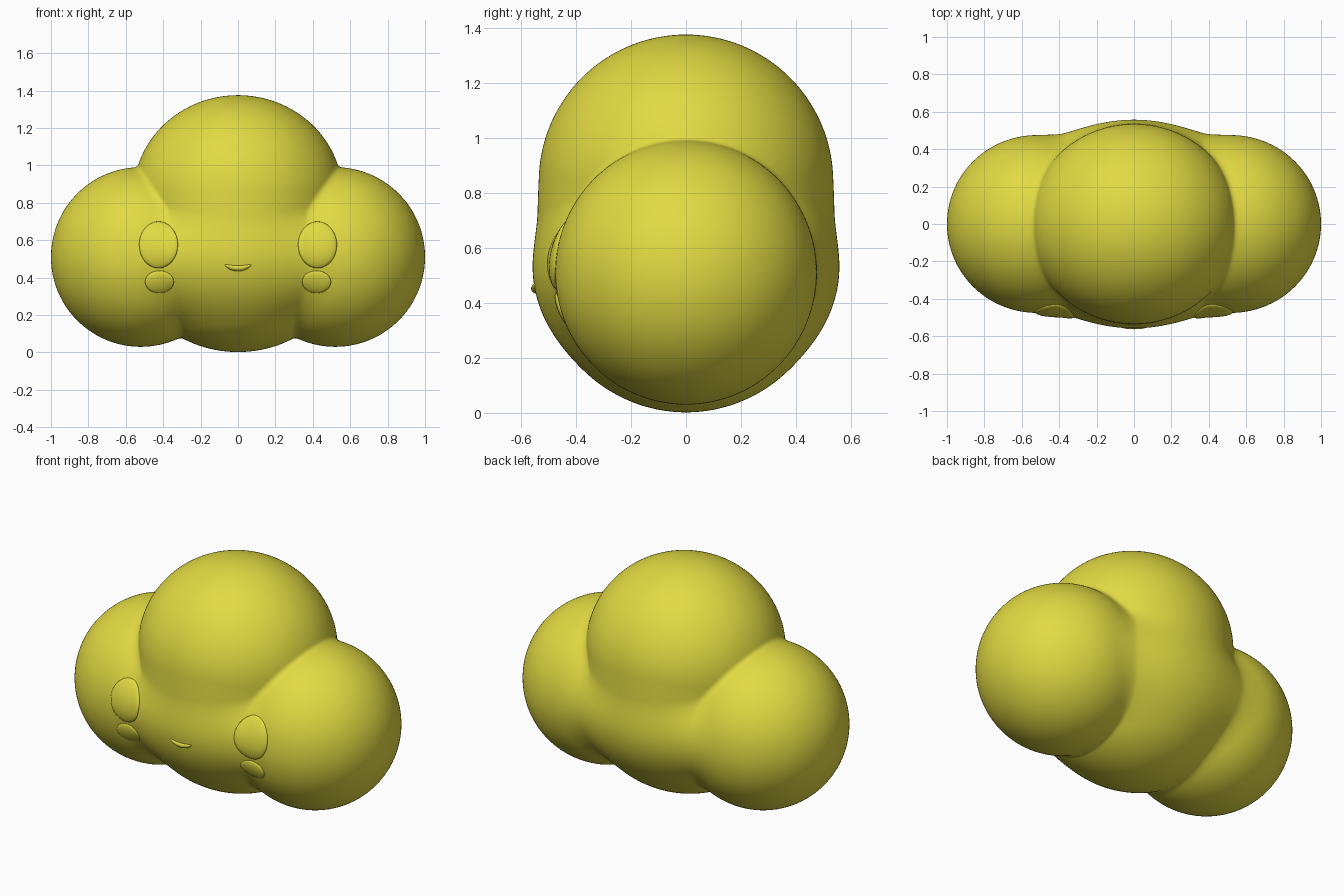
import bpy, bmesh, math
from mathutils import Vector
from mathutils.bvhtree import BVHTree

if "Cube" in bpy.data.objects:
    bpy.data.objects.remove(bpy.data.objects["Cube"])

yellow = bpy.data.materials.new("cloud_yellow")
yellow.diffuse_color = (0.76, 0.70, 0.055, 1)
yellow.use_nodes = True
yellow.node_tree.nodes["Principled BSDF"].inputs["Base Color"].default_value = yellow.diffuse_color

CORE = Vector((0, 0, 0.55))
# Puffs of the cloud as (centre, radii); the side puff is mirrored in x
TOP = ((0, 0, 0.84), (0.56, 0.535, 0.535))
BELLY = ((0, 0, 0.56), (0.60, 0.543, 0.558))
BRIDGE = ((0, 0, 0.51), (0.92, 0.53, 0.41))
SIDE = ((0.52, 0, 0.51), (0.48, 0.475, 0.48))


def exit_distance(d, puff):
    """Distance along d from the core to the far side of an ellipsoid."""
    c, r = puff
    o = [(CORE[i] - c[i]) / r[i] for i in range(3)]
    e = [d[i] / r[i] for i in range(3)]
    a = sum(v * v for v in e)
    b = sum(o[i] * e[i] for i in range(3))
    q = b * b - a * (sum(v * v for v in o) - 1)
    return max(0.0, (-b + math.sqrt(q)) / a) if q > 0 else 0.0


def soft_max(a, b, k):
    h = max(0.0, k - abs(a - b)) / k
    return max(a, b) + h * h * k / 4


def finish(bm, name):
    mesh = bpy.data.meshes.new(name)
    bm.to_mesh(mesh)
    mesh.materials.append(yellow)
    for p in mesh.polygons:
        p.use_smooth = True
    ob = bpy.data.objects.new(name, mesh)
    bpy.context.collection.objects.link(ob)
    return ob


# Cloud body: sphere pushed out to the blended puffs,
# with crisp creases on top and soft ones at front and back
body = bmesh.new()
bmesh.ops.create_icosphere(body, subdivisions=7, radius=1)
for v in body.verts:
    d = v.co.normalized()
    k = 0.025 + 0.06 * d.y * d.y
    m = Vector((abs(d.x), d.y, d.z))
    r = exit_distance(m, TOP)
    for puff in (BELLY, BRIDGE, SIDE):
        r = soft_max(r, exit_distance(m, puff), k)
    v.co = CORE + d * r
tree = BVHTree.FromBMesh(body)
finish(body, "cloud_body")
body.free()


def face_pad(name, x, z, rx, rz, thick, bend=0.0):
    """Thin rounded pad that follows the front of the body."""
    bm = bmesh.new()
    bmesh.ops.create_uvsphere(bm, u_segments=32, v_segments=16, radius=1)
    for v in bm.verts:
        u, w, t = v.co
        px, pz = x + rx * u, z + rz * w + bend * u * u
        hit = tree.ray_cast(Vector((px, -2, pz)), Vector((0, 1, 0)))[0]
        v.co = (px, hit.y - thick * t, pz)
    finish(bm, name)
    bm.free()


# Eyes and cheeks on both sides
for side, s in (("left", -1), ("right", 1)):
    face_pad(side + "_eye", s * 0.425, 0.575, 0.104, 0.125, 0.022)
    face_pad(side + "_cheek", s * 0.42, 0.377, 0.077, 0.06, 0.014)

# Smiling mouth
face_pad("mouth", 0, 0.449, 0.071, 0.015, 0.013, bend=0.018)
